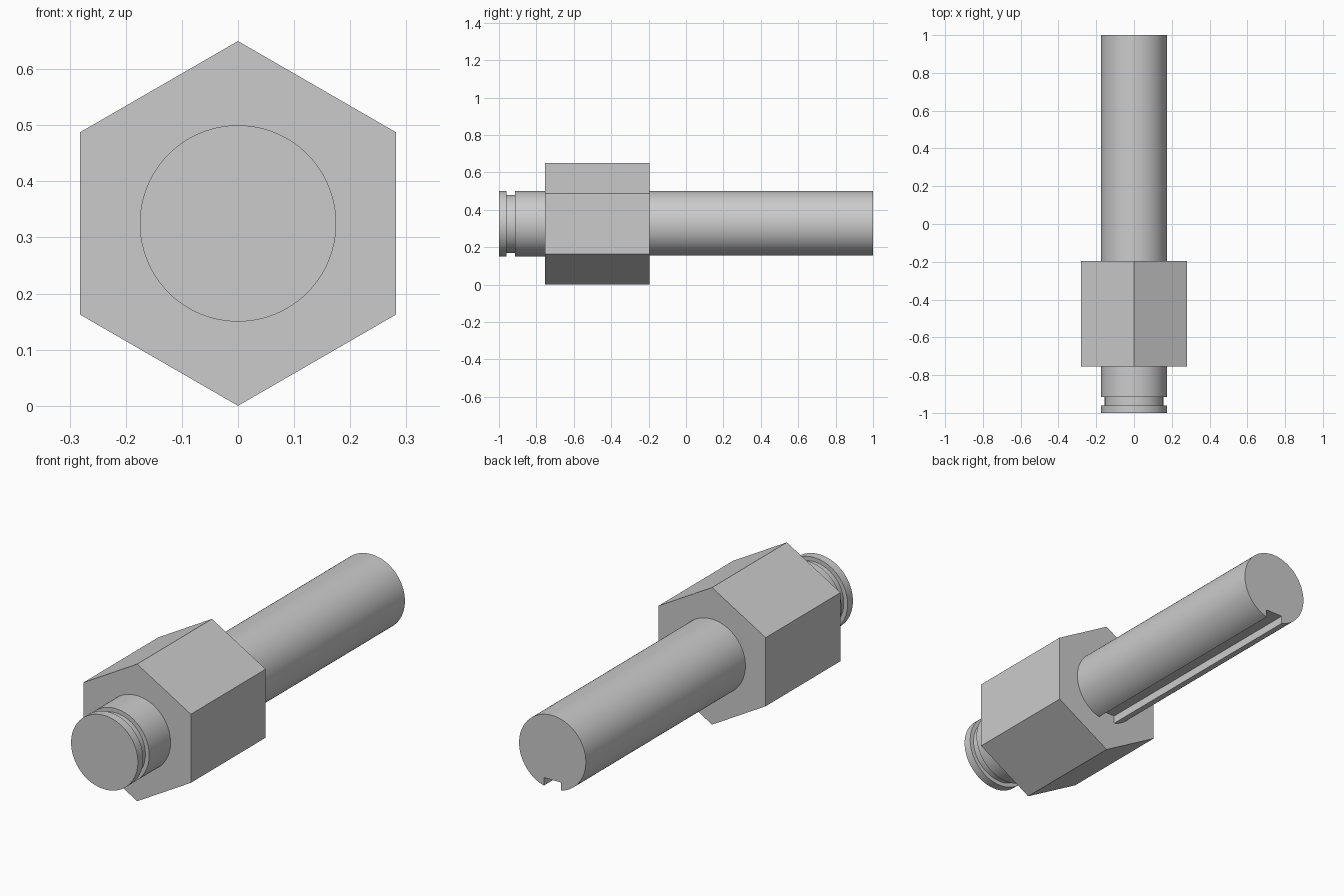
import bpy, bmesh, math

AXIS_Z = 0.325      # height of the common axis
RADIUS = 0.175
SEGMENTS = 96

if "Cube" in bpy.data.objects:
    bpy.data.objects.remove(bpy.data.objects["Cube"], do_unlink=True)

steel = bpy.data.materials.new("plain grey")
steel.use_nodes = True
GREY = (0.6, 0.6, 0.6, 1)
steel.diffuse_color = GREY
steel.node_tree.nodes["Principled BSDF"].inputs["Base Color"].default_value = GREY


def finish(name, bm, smooth):
    bmesh.ops.recalc_face_normals(bm, faces=bm.faces)
    mesh = bpy.data.meshes.new(name)
    bm.to_mesh(mesh)
    bm.free()
    mesh.materials.append(steel)
    obj = bpy.data.objects.new(name, mesh)
    obj.location.z = AXIS_Z
    bpy.context.collection.objects.link(obj)
    if smooth:
        bpy.ops.object.select_all(action='DESELECT')
        bpy.context.view_layer.objects.active = obj
        obj.select_set(True)
        bpy.ops.object.shade_smooth_by_angle(angle=math.radians(30))
    return obj


def loft(name, rings, smooth=True):
    """Skin a row of (y, outline) sections and cap both ends."""
    bm = bmesh.new()
    loops = [[bm.verts.new((x, y, z)) for x, z in outline] for y, outline in rings]
    for a, b in zip(loops, loops[1:]):
        for i in range(len(a)):
            j = (i + 1) % len(a)
            bm.faces.new((a[i], a[j], b[j], b[i]))
    bm.faces.new(loops[0])
    bm.faces.new(loops[-1])
    return finish(name, bm, smooth)


def circle(radius, count=SEGMENTS):
    # starts at the top, so a six-sided one stands on a corner
    turns = [2 * math.pi * i / count for i in range(count)]
    return [(radius * math.sin(t), radius * math.cos(t)) for t in turns]


def keyed_circle(radius, half_width, slot_z):
    # round outline with a square slot cut into the underside
    edge = math.asin(half_width / radius)
    start, sweep = math.pi + edge, 2 * (math.pi - edge)
    angles = [start + sweep * i / SEGMENTS for i in range(SEGMENTS + 1)]
    arc = [(radius * math.sin(t), radius * math.cos(t)) for t in angles]
    return arc + [(half_width, slot_z), (-half_width, slot_z)]


# hexagonal collar
hexagon = circle(AXIS_Z, 6)
loft("hex_collar", [(-0.755, hexagon), (-0.195, hexagon)], smooth=False)

# long shaft with a keyway along the underside
keyed = keyed_circle(RADIUS, 0.045, -0.131)
loft("keyed_shaft", [(-0.25, keyed), (1.0, keyed)])

# short front stub with a retaining-ring groove
stub = [(-1.0, RADIUS), (-0.96, RADIUS), (-0.96, 0.155),
        (-0.915, 0.155), (-0.915, RADIUS), (-0.7, RADIUS)]
loft("grooved_stub", [(y, circle(r)) for y, r in stub])
